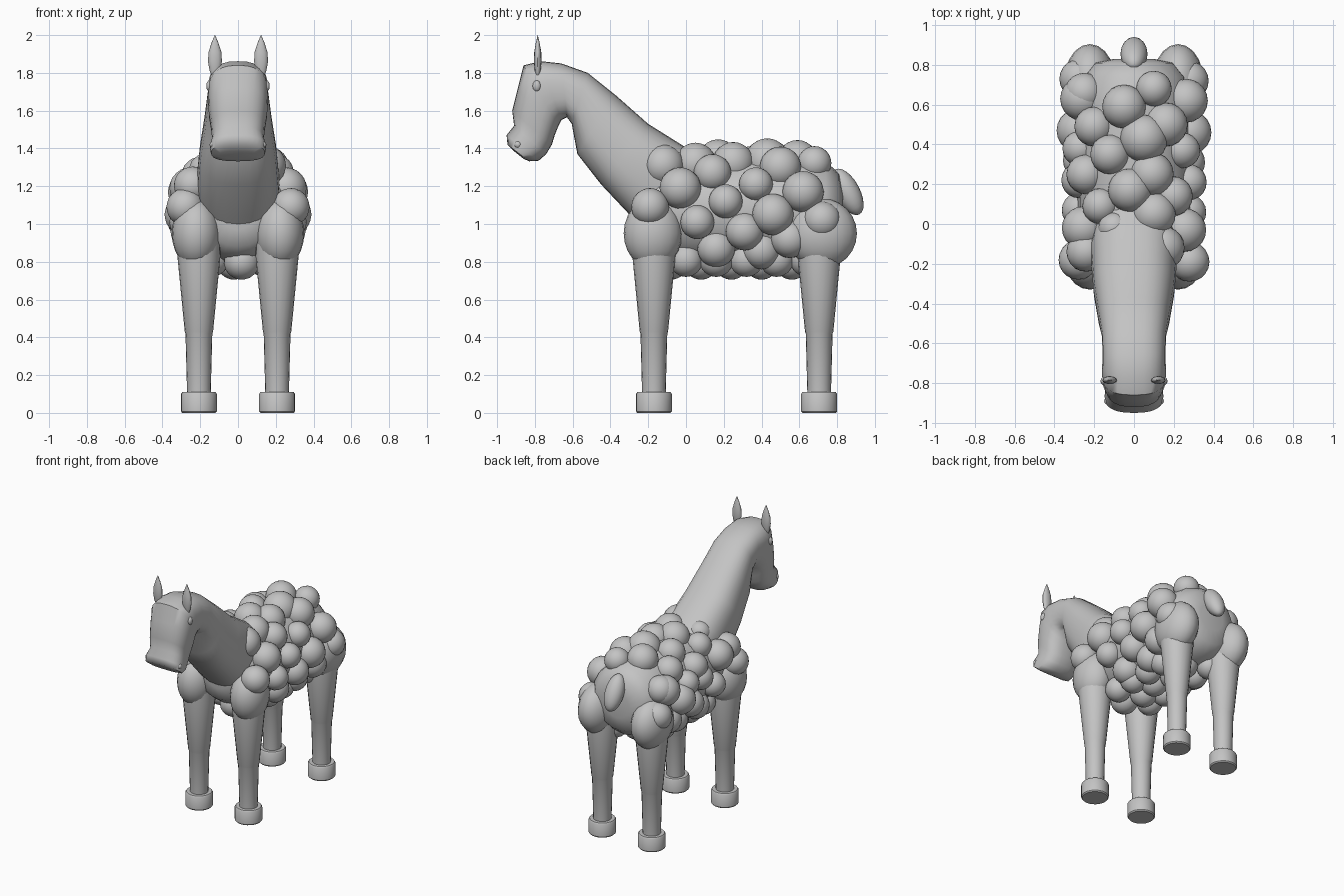
import bpy, bmesh
from math import cos, sin, pi, sqrt, copysign, radians
from mathutils import Vector, Matrix

cube = bpy.data.objects.get("Cube")
if cube:
    bpy.data.objects.remove(cube, do_unlink=True)

grey = bpy.data.materials.new("plain grey")
grey.use_nodes = True
tone = (0.55, 0.55, 0.55, 1)
grey.diffuse_color = tone
grey.node_tree.nodes["Principled BSDF"].inputs["Base Color"].default_value = tone


def finish(name, bm, angle=50):
    bmesh.ops.recalc_face_normals(bm, faces=bm.faces)
    mesh = bpy.data.meshes.new(name)
    bm.to_mesh(mesh)
    bm.free()
    mesh.materials.append(grey)
    obj = bpy.data.objects.new(name, mesh)
    bpy.context.collection.objects.link(obj)
    bpy.ops.object.select_all(action='DESELECT')
    obj.select_set(True)
    bpy.context.view_layer.objects.active = obj
    bpy.ops.object.shade_smooth_by_angle(angle=radians(angle))
    return obj


def loft(name, sections, sides=24, power=1.0, angle=50):
    """Skin rings given as (centre, half axis u, half axis v)."""
    bm = bmesh.new()
    rings = []
    for centre, u, v in sections:
        ring = []
        for i in range(sides):
            c, s = cos(2 * pi * i / sides), sin(2 * pi * i / sides)
            c, s = copysign(abs(c) ** power, c), copysign(abs(s) ** power, s)
            ring.append(bm.verts.new(centre + u * c + v * s))
        rings.append(ring)
    for a, b in zip(rings, rings[1:]):
        for i in range(sides):
            j = (i + 1) % sides
            bm.faces.new((a[i], a[j], b[j], b[i]))
    bm.faces.new(rings[0])
    bm.faces.new(rings[-1])
    return finish(name, bm, angle)


def lathe(name, profile, x, y, flat=1.0, sides=20, angle=50):
    """Upright turned form from (height, radius) pairs."""
    return loft(name, [(Vector((x, y, z)), Vector((r, 0, 0)), Vector((0, r * flat, 0)))
                       for z, r in profile], sides, angle=angle)


def ellipsoid(name, centre, radii, tilt=0):
    bm = bmesh.new()
    place = Matrix.Translation(centre) @ Matrix.Rotation(tilt, 4, 'X')
    bmesh.ops.create_uvsphere(bm, u_segments=20, v_segments=12, radius=1,
                              matrix=place @ Matrix.Diagonal((*radii, 1)))
    return finish(name, bm, 80)


# Barrel-shaped body core
MID = 1.07
barrel = [(-.25, .1), (-.23, .19), (-.15, .25), (0, .285), (.6, .285),
          (.74, .26), (.81, .2), (.83, .1)]
loft("body", [(Vector((0, y, MID)), Vector((r, 0, 0)), Vector((0, 0, r)))
              for y, r in barrel], 20)

# Neck and head: top y, top z, bottom y, bottom z, half width
spine = [(.15, 1.3, -.2, .95, .19), (0, 1.405, -.29, 1.04, .22),
         (-.2, 1.53, -.45, 1.21, .205), (-.37, 1.68, -.575, 1.37, .18),
         (-.52, 1.8, -.605, 1.53, .162), (-.66, 1.85, -.63, 1.565, .158),
         (-.77, 1.862, -.66, 1.55, .16), (-.86, 1.84, -.675, 1.52, .16),
         (-.89, 1.72, -.695, 1.47, .155), (-.92, 1.6, -.71, 1.42, .142),
         (-.91, 1.52, -.74, 1.37, .137), (-.95, 1.47, -.78, 1.335, .148),
         (-.945, 1.42, -.83, 1.332, .142), (-.91, 1.385, -.86, 1.345, .1)]
sections = []
for ty, tz, by, bz, w in spine:
    top, low = Vector((0, ty, tz)), Vector((0, by, bz))
    sections.append(((top + low) / 2, Vector((w, 0, 0)), (top - low) / 2))
loft("neck_and_head", sections, 28, .78)

# Fleece tufts sitting on the barrel
REACH = .28
tufts = []
left_side = [(-.12, 1.31, .11), (-.03, 1.19, .11), (-.19, 1.09, .1), (.06, 1.01, .09),
             (.21, 1.12, .09), (.14, 1.27, .1), (.37, 1.21, .09), (.31, .96, .1),
             (.46, 1.05, .11), (.5, 1.3, .11), (.62, 1.17, .11), (.72, 1.02, .1),
             (.16, .87, .1), (.4, .86, .1), (.55, .92, .1)]
for y, z, r in left_side:
    x = sqrt(REACH ** 2 - (z - MID) ** 2)
    tufts.append((x, y, z, r))
    if z < 1.2:
        tufts.append((-x, y + .01, z, r))
back = [(.1, .68, .09), (-.05, .59, .11), (.05, .43, .12), (-.12, .35, .1),
        (.09, .25, .11), (-.02, .17, .11), (.1, .05, .11), (-.1, -.02, .08),
        (-.17, .09, .09), (-.24, -.14, .1), (-.24, .25, .1), (-.2, .49, .1),
        (-.25, .66, .1), (-.27, .38, .09)]
for x, y, r in back:
    tufts.append((x, y, MID + sqrt(REACH ** 2 - x ** 2) - r * .1, r))
for i in range(5):
    y = -.08 + .16 * i
    tufts.append((.02 * (-1) ** i, y, .8, .095))
    for side in (-1, 1):
        tufts.append((side * .14, y + .08, .81, .09))
bm = bmesh.new()
for x, y, z, r in tufts:
    bmesh.ops.create_icosphere(bm, subdivisions=3, radius=r,
                               matrix=Matrix.Translation((x, y, z)))
finish("fleece", bm, 60)

# Mirrored parts
for side, label in ((1, "left"), (-1, "right")):
    for end, y, bulge in (("front", -.17, .155), ("rear", .705, .185)):
        x = side * .207
        lathe(f"{end}_{label}_leg", [(.08, .062), (.42, .071), (.43, .075),
                                     (.82, .113), (.95, .115)], x, y)
        lathe(f"{end}_{label}_hoof", [(0, .088), (.008, .095), (.1, .095), (.11, .088)],
              x, y, sides=24, angle=35)
        ellipsoid(f"{end}_{label}_haunch", (side * .222, y + (.015 if y > 0 else -.005), .95),
                  (.128, bulge, .185))
    lathe(f"{label}_ear", [(1.78, .015), (1.81, .028), (1.86, .037), (1.91, .034),
                           (1.96, .018), (2, .001)], side * .122, -.785, .55, 12)
    ellipsoid(f"{label}_eye", (side * .15, -.79, 1.73), (.018, .022, .03))
    ellipsoid(f"{label}_nostril", (side * .13, -.89, 1.42), (.02, .02, .02))

# Stubby tail
ellipsoid("tail", (0, .855, 1.17), (.068, .065, .135), radians(28))
